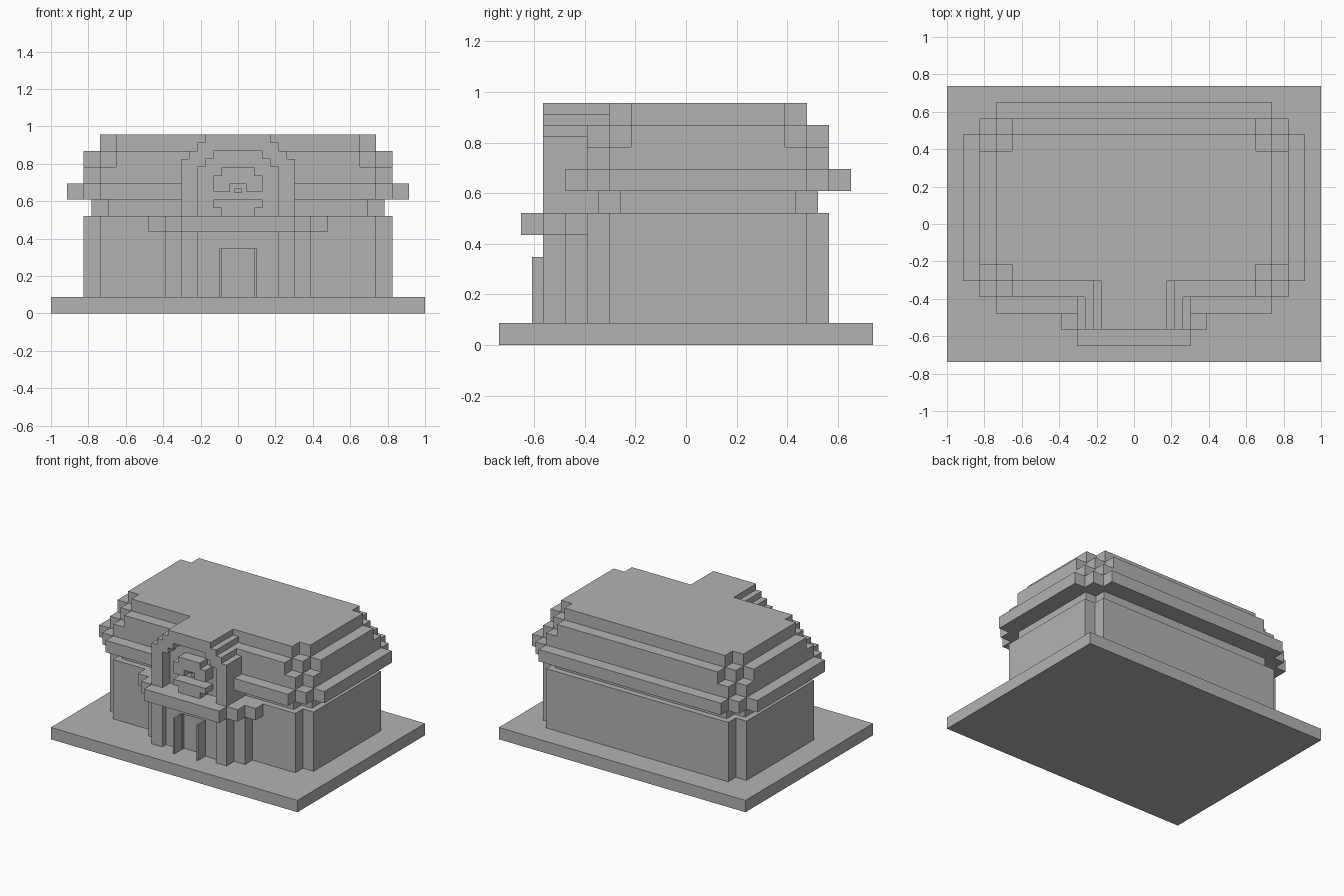
import bpy
import bmesh

cube = bpy.data.objects.get("Cube")
if cube:
    bpy.data.objects.remove(cube, do_unlink=True)

UNIT = 1 / 23  # one block of the building grid

stone = bpy.data.materials.new("stone_grey")
stone.use_nodes = True
GREY = (0.45, 0.45, 0.45, 1)
stone.diffuse_color = GREY
stone.node_tree.nodes["Principled BSDF"].inputs["Base Color"].default_value = GREY


def prism(name, half, lo, hi, axis="z"):
    """Mirror a half outline in x and extrude it along z (plan) or y (elevation)."""
    outline = half + [(-a, b) for a, b in reversed(half)]
    return extrude(name, outline, lo, hi, axis)


def extrude(name, outline, lo, hi, axis="z"):
    bm = bmesh.new()
    place = (lambda a, b, c: (a, b, c)) if axis == "z" else (lambda a, b, c: (a, c, b))
    verts = [bm.verts.new([UNIT * k for k in place(a, b, lo)]) for a, b in outline]
    face = bm.faces.new(verts)
    moved = bmesh.ops.extrude_face_region(bm, geom=[face])["geom"]
    shift = [UNIT * k for k in place(0, 0, hi - lo)]
    bmesh.ops.translate(bm, vec=shift, verts=[g for g in moved if isinstance(g, bmesh.types.BMVert)])
    bmesh.ops.recalc_face_normals(bm, faces=bm.faces)
    mesh = bpy.data.meshes.new(name)
    bm.to_mesh(mesh)
    bm.free()
    mesh.materials.append(stone)
    obj = bpy.data.objects.new(name, mesh)
    bpy.context.collection.objects.link(obj)
    return obj


def tier(name, steps, lo, hi):
    """Slab with stair-stepped corners; steps are (half width, front, back), narrowest first."""
    front, back = [], []
    for i, (w, f, b) in enumerate(steps):
        front.append((w, f))
        back.append((w, b))
        if i + 1 < len(steps):
            front.append((w, steps[i + 1][1]))
            back.append((w, steps[i + 1][2]))
    return prism(name, front + back[::-1], lo, hi)


# Main building, from the ground slab up to the roof
tier("ground_slab", [(23, -17, 17)], 0, 2)
tier("walls", [(17, -9, 13), (19, -7, 11)], 2, 12)
tier("wall_neck", [(16, -8, 12), (18, -6, 10)], 12, 14)
tier("cornice", [(17, -11, 15), (19, -9, 13), (21, -7, 11)], 14, 16)
tier("roof_lower", [(17, -9, 13), (19, -7, 11)], 16, 18)
tier("roof_middle", [(15, -9, 13), (17, -7, 11), (19, -5, 9)], 18, 20)
tier("roof_top", [(15, -7, 11), (17, -5, 9)], 20, 22)

# Entrance porch with pillars and a shallow doorway
pillars = [(5, -12), (5, -13), (7, -13), (7, -11), (9, -11), (9, -8)]
prism("porch_lower", [(2, -11.5), (2, -12)] + pillars, 2, 8)
prism("porch_upper", pillars, 8, 10)
tier("balcony", [(7, -15, -8), (9, -13, -8), (11, -11, -8)], 10, 12)

# Open door leaves
for side, name in ((1, "left_door_leaf"), (-1, "right_door_leaf")):
    a, b = side * 2.03, side * 2.3
    extrude(name, [(a, -14), (b, -14), (b, -12), (a, -12)], 2, 8)

# Stepped arch above the balcony
outer = [(7, 12), (7, 19), (6, 19), (6, 20), (5, 20), (5, 21), (4, 21), (4, 22)]
inner = [(3, 20), (3, 19), (4, 19), (4, 18), (5, 18), (5, 12)]
prism("arch_frame", inner + outer, -13, -11, "y")
prism("arch_body", outer, -11, -7, "y")

# Ornament inside the arch
prism("ornament_upper", [(1, 16), (1, 15), (3, 15), (3, 17), (2, 17), (2, 18)], -13, -11, "y")
prism("ornament_lower", [(2, 12), (2, 13), (3, 13), (3, 14)], -13, -11, "y")
prism("ornament_stud", [(0.4, 14.8), (0.4, 15.35)], -12, -11, "y")
